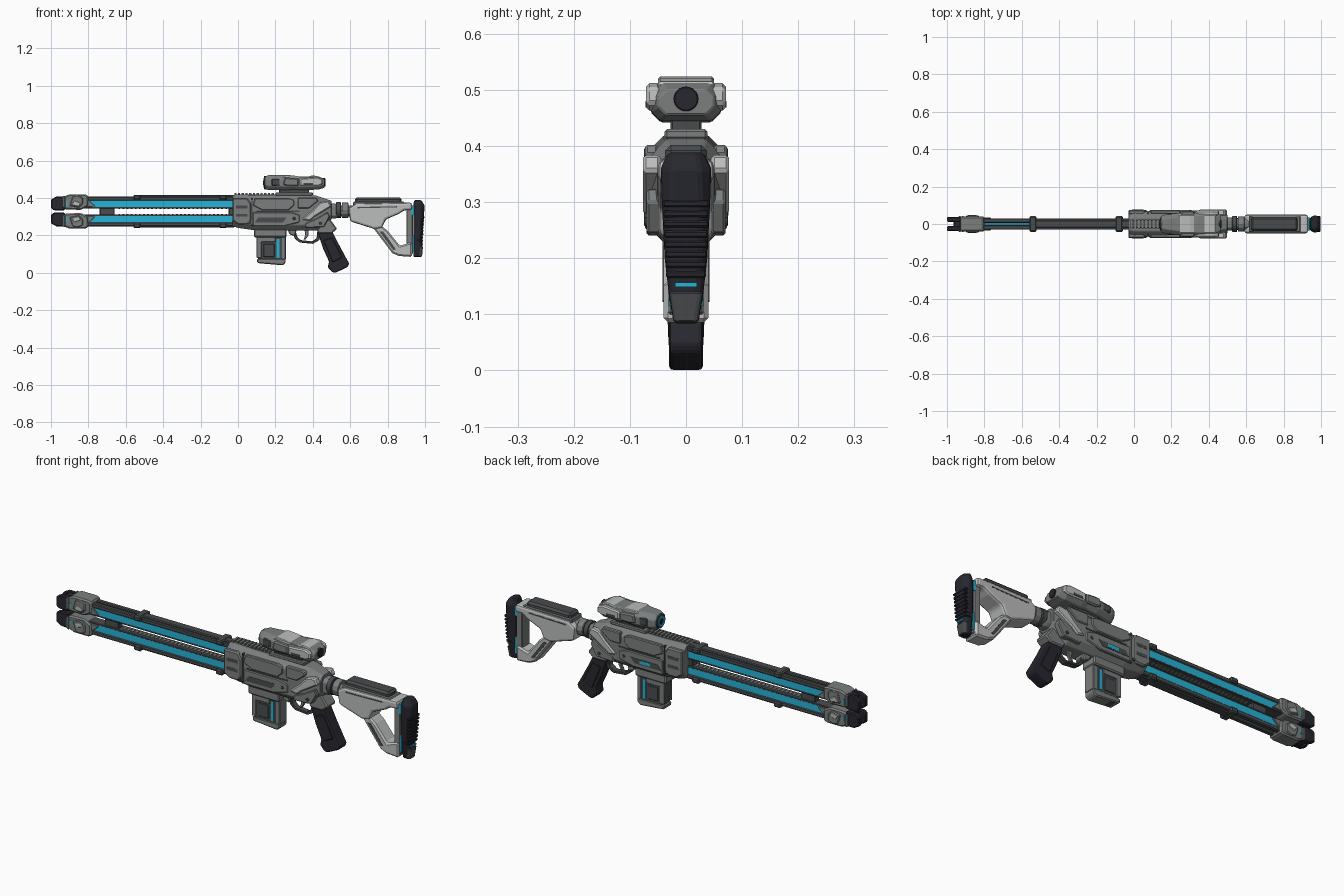
import bpy, bmesh, math
from mathutils import Matrix, Vector


def mat(name, r, g, b):
    m = bpy.data.materials.new(name)
    m.diffuse_color = (r, g, b, 1)
    return m


LIGHT = mat("light_grey", .5, .515, .505)
MID = mat("mid_grey", .2, .212, .212)
DARK = mat("dark_grey", .065, .07, .074)
RUBBER = mat("black_rubber", .02, .02, .028)
CYAN = mat("cyan_glow", .02, .45, .67)


def finish(name, bm, m, bevel=0.0, seg=1):
    bmesh.ops.recalc_face_normals(bm, faces=bm.faces)
    me = bpy.data.meshes.new(name)
    bm.to_mesh(me)
    bm.free()
    me.materials.append(m)
    ob = bpy.data.objects.new(name, me)
    bpy.context.collection.objects.link(ob)
    if bevel:
        b = ob.modifiers.new("bevel", 'BEVEL')
        b.width, b.segments, b.limit_method = bevel, seg, 'ANGLE'
    return ob


def add_prism(bm, pts, y0, y1):
    a = [bm.verts.new((x, y0, z)) for x, z in pts]
    b = [bm.verts.new((x, y1, z)) for x, z in pts]
    bm.faces.new(a)
    bm.faces.new(b[::-1])
    for i in range(len(pts)):
        j = (i + 1) % len(pts)
        bm.faces.new((a[i], b[i], b[j], a[j]))


def prism(name, pts, hw, m, bevel=.005, seg=1):
    """Side profile extruded across the full width."""
    bm = bmesh.new()
    add_prism(bm, pts, -hw, hw)
    return finish(name, bm, m, bevel, seg)


def sides(name, pts, y0, y1, m, bevel=.004, flanks=(-1, 1)):
    """Side profile as a plate on both flanks."""
    bm = bmesh.new()
    for s in flanks:
        add_prism(bm, pts, s * y0, s * y1)
    return finish(name, bm, m, bevel)


def rect(x0, x1, z0, z1):
    return [(x0, z0), (x1, z0), (x1, z1), (x0, z1)]


def box(name, x0, x1, hw, z0, z1, m, bevel=.004):
    return prism(name, rect(x0, x1, z0, z1), hw, m, bevel)


def row(name, xs, length, hw, z0, z1, m):
    """Repeated small blocks along x."""
    bm = bmesh.new()
    for x in xs:
        add_prism(bm, rect(x, x + length, z0, z1), -hw, hw)
    return finish(name, bm, m)


def loft(name, secs, m, axis='x', bevel=.003):
    """Octagon sections (position, low, high, half width, chamfer)."""
    bm = bmesh.new()
    rings = []
    for p, lo, hi, w, c in secs:
        o = [(-w, lo + c), (-w + c, lo), (w - c, lo), (w, lo + c),
             (w, hi - c), (w - c, hi), (-w + c, hi), (-w, hi - c)]
        rings.append([bm.verts.new((p, y, h) if axis == 'x' else (h, y, p)) for y, h in o])
    bm.faces.new(rings[0])
    bm.faces.new(rings[-1])
    for a, b in zip(rings, rings[1:]):
        for i in range(8):
            bm.faces.new((a[i], a[(i + 1) % 8], b[(i + 1) % 8], b[i]))
    return finish(name, bm, m, bevel)


def cyl(name, x0, x1, z, r, m, n=24, y=0, axis='X'):
    bm = bmesh.new()
    rot = Matrix.Rotation(math.pi / 2, 4, 'Y' if axis == 'X' else 'X')
    c = Vector(((x0 + x1) / 2, y, z))
    bmesh.ops.create_cone(bm, cap_ends=True, segments=n, radius1=r, radius2=r,
                          depth=x1 - x0, matrix=Matrix.Translation(c) @ rot)
    return finish(name, bm, m, .002)


# Twin rails and muzzles: upper (s=1) and lower (s=-1), mirrored about z = 0.328
MZ = .328
for s, tag in ((1, "upper"), (-1, "lower")):
    def rz(a, b): return sorted((MZ + s * a, MZ + s * b))
    def rp(pts): return [(x, MZ + s * z) for x, z in pts]
    box(tag + "_glow_core", -.84, -.02, .026, *rz(.024, .06), CYAN, 0)
    box(tag + "_inner_lip", -.84, -.02, .027, *rz(.017, .025), DARK, .002)
    sides(tag + "_outer_rail", rect(-.84, -.02, *rz(.058, .08)), .006, .03, DARK, .004)
    box(tag + "_rail_cover", -.54, -.02, .02, *rz(.06, .087), DARK, .004)
    row(tag + "_coil_teeth", [-.64 + i * .022 for i in range(28)], .01, .012, *rz(.0145, .02), MID)
    for x in (-.56, -.1):
        box(tag + "_rail_clamp", x, x + .04, .042, *rz(.062, .089), DARK, .006)
    # muzzle jaw and tip
    prism(tag + "_muzzle_jaw", rp([(-.93, .012), (-.84, .008), (-.815, .022), (-.80, .03),
          (-.80, .085), (-.82, .092), (-.90, .092), (-.93, .08)]), .04, MID, .007)
    sides(tag + "_jaw_plate", rp([(-.90, .03), (-.85, .02), (-.83, .04), (-.83, .075),
          (-.86, .086), (-.885, .08)]), .036, .046, MID)
    sides(tag + "_jaw_trim", rp([(-.89, .035), (-.852, .027), (-.84, .045), (-.875, .058)]),
          .043, .048, LIGHT, .002)
    sides(tag + "_jaw_root", rp([(-.83, .022), (-.765, .026), (-.765, .03), (-.80, .062),
          (-.83, .062)]), .02, .034, MID)
    box(tag + "_tip_base", -.965, -.925, .034, *rz(.008, .077), RUBBER, .006)
    sides(tag + "_tip_prong", rp([(-1, .018), (-.985, .006), (-.925, .006), (-.925, .08),
          (-.97, .08), (-1, .064)]), .012, .038, RUBBER, .005)
    sides(tag + "_tip_edge", rp([(-.938, .02), (-.925, .02), (-.925, .085), (-.938, .08)]),
          .034, .042, MID, .003)
    sides(tag + "_tip_glow", rp(rect(-.92, -.912, .03, .055)), .038, .0425, CYAN, 0)
box("rail_spacer", -.74, -.66, .018, .30, .355, DARK)
box("rail_root", -.05, .0, .018, .26, .395, DARK)

# Receiver body
loft("receiver", [(-.03, .25, .415, .06, .03), (0, .24, .42, .068, .03), (.1, .226, .415, .068, .03),
     (.30, .226, .415, .068, .03), (.42, .225, .412, .066, .03), (.5, .285, .385, .05, .025)], MID)
sides("front_collar", [(-.03, .28), (0, .258), (.05, .258), (.07, .28), (.07, .37), (.05, .4), (-.03, .4)],
      .05, .075, MID, .006)
sides("collar_slot", rect(-.01, .05, .30, .315), .07, .0762, DARK, 0)
sides("collar_vent", rect(-.01, .05, .345, .36), .07, .0762, DARK, 0)
sides("upper_side_plate", [(.08, .36), (.13, .335), (.27, .335), (.30, .36), (.30, .39), (.27, .4), (.09, .4)],
      .055, .074, MID)
sides("lower_side_plate", [(.08, .25), (.25, .25), (.33, .27), (.33, .31), (.28, .325), (.08, .325)],
      .05, .073, MID)
sides("ejection_recess", [(.09, .27), (.24, .27), (.26, .297), (.11, .297)], .065, .0745, DARK, 0)
sides("receiver_glow", rect(.15, .21, .276, .292), .07, .0755, CYAN, 0, (1,))
sides("seam_front", rect(.071, .078, .25, .40), .05, .0705, DARK, 0)
sides("seam_middle", rect(.1, .33, .326, .333), .05, .0705, DARK, 0)
sides("diagonal_strap", [(.34, .285), (.385, .278), (.41, .30), (.50, .355), (.485, .385), (.44, .378), (.40, .335)],
      .045, .077, LIGHT, .006)
sides("rear_side_plate", [(.32, .345), (.38, .345), (.43, .385), (.42, .402), (.32, .402)], .05, .073, MID)
sides("rear_lower_plate", [(.36, .24), (.46, .245), (.49, .3), (.48, .325), (.42, .29), (.36, .265)],
      .04, .07, MID)
for x, z in ((.06, .27), (.3, .29), (.44, .265)):
    for y in (-.068, .068):
        cyl("receiver_bolt", x - .007, x + .007, z, .008, DARK, 12, y, 'Y')

# Top rail with teeth and scope mount
box("top_rail", -.02, .38, .022, .405, .42, DARK, .002)
row("top_rail_teeth", [-.02 + i * .02 for i in range(20)], .012, .024, .418, .427, MID)
box("mount_clamp", .2, .4, .038, .412, .43, MID)
box("mount_post", .22, .38, .028, .425, .455, DARK)

# Scope
loft("scope_body", [(.145, .448, .515, .042, .02), (.165, .442, .522, .05, .022), (.25, .442, .522, .06, .02),
     (.31, .446, .512, .06, .018), (.34, .442, .516, .063, .018), (.43, .445, .516, .063, .018),
     (.463, .455, .5, .05, .015)], MID)
prism("scope_top_cover", [(.235, .515), (.25, .524), (.30, .52), (.34, .508), (.40, .521), (.44, .514), (.44, .5), (.235, .5)],
      .05, LIGHT, .004)
sides("scope_front_pod", [(.24, .47), (.27, .463), (.325, .463), (.325, .505), (.25, .51)],
      .045, .07, MID, .006)
sides("scope_rear_pod", [(.33, .463), (.43, .463), (.455, .475), (.45, .503), (.42, .512), (.33, .505)],
      .045, .071, LIGHT, .006)
sides("scope_side_slot", rect(.35, .40, .469, .48), .06, .0725, DARK, 0)
sides("scope_front_plate", rect(.18, .225, .465, .503), .04, .058, DARK)
cyl("scope_front_ring", .14, .18, .482, .036, DARK)
cyl("scope_front_lens", .137, .16, .482, .027, CYAN)
cyl("scope_lens_center", .135, .15, .482, .014, RUBBER)
cyl("scope_rear_lens", .45, .468, .484, .022, RUBBER)

# Magazine
box("magazine_well", .085, .26, .042, .19, .24, MID, .006)
prism("magazine", [(.1, .2), (.108, .06), (.12, .05), (.235, .042), (.25, .055), (.245, .2)], .028, DARK, .005)
prism("magazine_base", [(.1, .075), (.104, .052), (.24, .04), (.255, .055), (.255, .075)], .031, MID)
sides("magazine_frame", [(.1, .19), (.1, .08), (.125, .08), (.125, .165), (.2, .165), (.2, .19)], .024, .033, MID, .002)
sides("magazine_panel", rect(.135, .195, .085, .155), .024, .031, DARK, .003)
sides("magazine_glow", rect(.207, .222, .08, .18), .024, .0305, CYAN, 0)
box("magazine_spine", .232, .256, .03, .07, .2, MID)

# Trigger group
prism("trigger_guard", [(.285, .235), (.305, .18), (.33, .162), (.40, .155), (.435, .175), (.44, .23), (.425, .23),
      (.42, .185), (.395, .168), (.335, .175), (.318, .19), (.305, .235)], .016, DARK, .003)
prism("trigger", [(.355, .235), (.36, .2), (.35, .178), (.362, .178), (.376, .2), (.378, .235)], .008, MID, .002)
prism("guard_root", [(.265, .235), (.275, .205), (.305, .195), (.315, .235)], .03, MID)

# Pistol grip
prism("grip", [(.42, .24), (.435, .19), (.455, .13), (.487, .06), (.48, .03), (.505, .002), (.52, 0),
      (.585, .03), (.595, .05), (.575, .085), (.54, .15), (.515, .2), (.49, .25)], .03, RUBBER, .009, 2)
sides("grip_panel", [(.455, .175), (.505, .19), (.56, .08), (.505, .055)], .02, .0325, RUBBER, .004)
prism("grip_tang", [(.41, .25), (.43, .21), (.50, .21), (.53, .235), (.49, .29)], .036, MID, .006)

# Stock
loft("stock_neck", [(.47, .29, .375, .036, .015), (.52, .29, .37, .034, .015), (.55, .3, .36, .03, .015),
     (.62, .3, .36, .03, .015)], MID)
cyl("neck_collar", .525, .55, .335, .043, DARK)
cyl("neck_hinge", .555, .59, .335, .041, MID, 12)
prism("stock_beam", [(.59, .345), (.63, .37), (.93, .376), (.93, .335), (.89, .335), (.86, .315),
      (.79, .285), (.77, .24), (.73, .234), (.60, .275)], .05, LIGHT, .012, 2)
sides("stock_beam_groove", [(.64, .345), (.85, .35), (.85, .356), (.64, .352)], .045, .051, DARK, 0)
prism("stock_strut", [(.715, .25), (.77, .25), (.80, .225), (.865, .145), (.915, .16), (.93, .16), (.93, .085),
      (.86, .09), (.825, .105)], .04, LIGHT, .008)
sides("strut_inset", [(.755, .222), (.775, .222), (.845, .125), (.83, .122)], .035, .0415, DARK, 0)
box("stock_post", .9, .935, .032, .1, .35, MID)
box("cheek_pad", .625, .875, .037, .355, .402, DARK, .01)
box("cheek_base", .615, .89, .042, .35, .38, MID)

# Butt plate and recoil pad
box("butt_glow", .928, .942, .03, .115, .2, CYAN, 0)
box("butt_upper_glow", .928, .942, .034, .31, .36, CYAN, 0)
loft("recoil_pad", [(.084, .938, .98, .022, .008), (.13, .938, .985, .03, .01), (.2, .938, .987, .038, .012),
     (.30, .937, .994, .043, .016), (.36, .937, .998, .045, .02), (.388, .942, .98, .032, .014)], RUBBER, 'z', .005)
for i in range(8):
    z = .165 + i * .018
    box("pad_rib", .955, .989 + i * .001, .036 + i * .0008, z, z + .012, RUBBER, .003)
box("pad_glow", .95, .99, .02, .149, .157, CYAN, 0)
loft("butt_toe", [(.086, .955, .984, .022, .006), (.14, .955, .989, .03, .006)], DARK, 'z')
